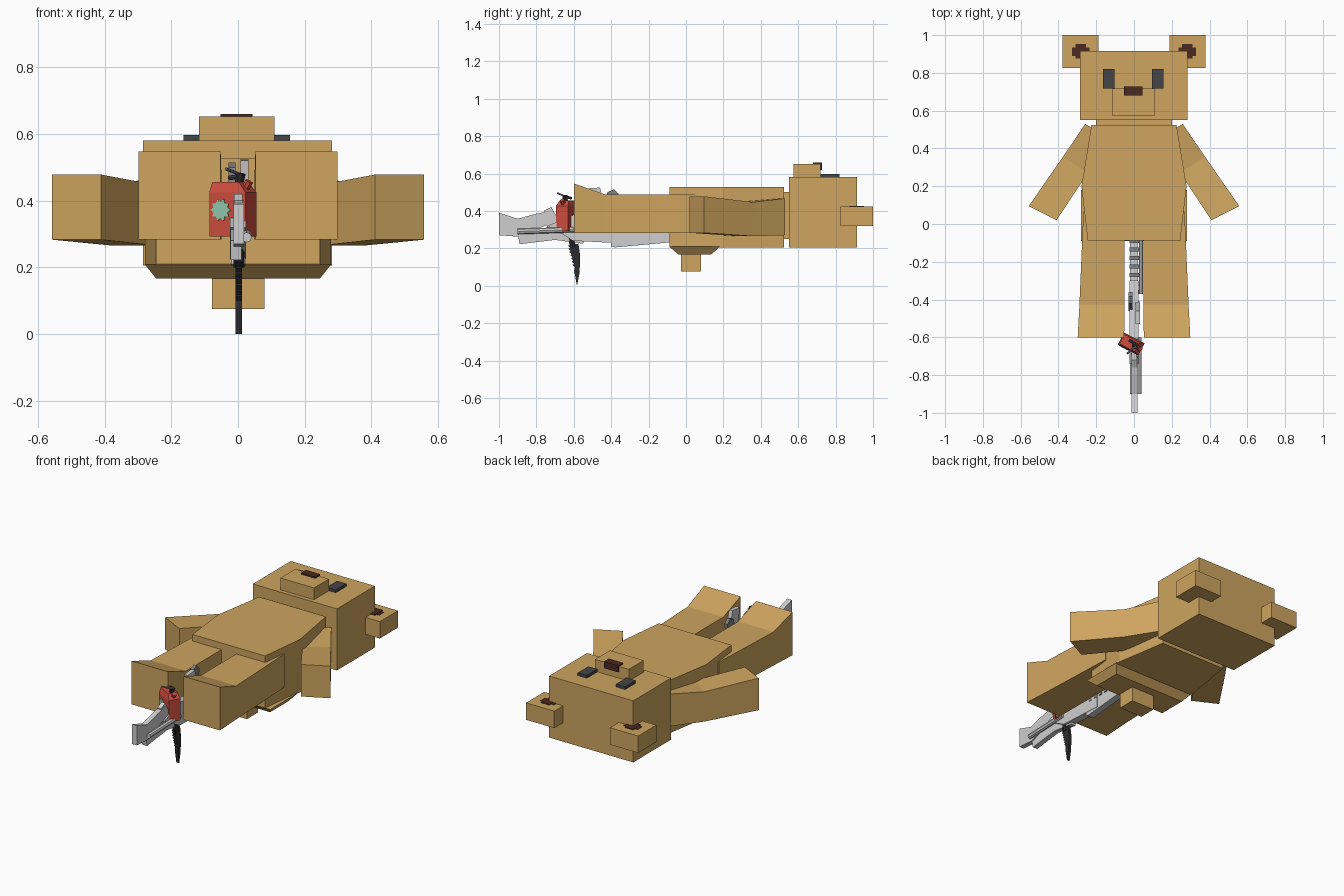
import bpy, bmesh, math
from mathutils import Matrix, Vector

cube = bpy.data.objects.get("Cube")
if cube:
    bpy.data.objects.remove(cube, do_unlink=True)


def material(name, color):
    m = bpy.data.materials.new(name)
    m.use_nodes = True
    m.diffuse_color = (*color, 1)
    m.node_tree.nodes["Principled BSDF"].inputs["Base Color"].default_value = (*color, 1)
    return m


TAN = material("tan_fur", (0.62, 0.375, 0.115))
BROWN = material("dark_brown", (0.07, 0.022, 0.015))
CHARCOAL = material("charcoal", (0.06, 0.06, 0.065))
BLACK = material("blade_black", (0.025, 0.025, 0.027))
LIGHT = material("light_grey_metal", (0.62, 0.62, 0.62))
GREY = material("mid_grey_metal", (0.22, 0.22, 0.23))
RED = material("can_red", (0.62, 0.075, 0.05))
GREEN = material("mint_green", (0.28, 0.58, 0.42))


def finish(name, bm, mat):
    bmesh.ops.recalc_face_normals(bm, faces=bm.faces)
    mesh = bpy.data.meshes.new(name)
    bm.to_mesh(mesh)
    bm.free()
    mesh.materials.append(mat)
    ob = bpy.data.objects.new(name, mesh)
    bpy.context.collection.objects.link(ob)
    return ob


def box(name, x, y, z, mat):
    """Box from (low, high) ranges on each axis."""
    bm = bmesh.new()
    bmesh.ops.create_cube(bm, size=1)
    for v in bm.verts:
        v.co = [(r[0] + r[1]) / 2 + c * (r[1] - r[0]) for r, c in zip((x, y, z), v.co)]
    return finish(name, bm, mat)


def loft(name, rings, mat):
    """Skin a list of matching rings and cap both ends."""
    bm = bmesh.new()
    loops = [[bm.verts.new(p) for p in ring] for ring in rings]
    n = len(loops[0])
    for a, b in zip(loops, loops[1:]):
        for i in range(n):
            j = (i + 1) % n
            bm.faces.new((a[i], a[j], b[j], b[i]))
    bm.faces.new(loops[0])
    bm.faces.new(loops[-1])
    return finish(name, bm, mat)


def side_plate(name, x, profile, mat):
    """Extrude a (y, z) outline across x."""
    return loft(name, [[(px, y, z) for y, z in profile] for px in x], mat)


def rod(name, a, b, radius, mat, sides=8):
    a, b = Vector(a), Vector(b)
    bm = bmesh.new()
    turn = (b - a).to_track_quat('Z', 'Y').to_matrix().to_4x4()
    bmesh.ops.create_cone(bm, cap_ends=True, segments=sides, radius1=radius, radius2=radius,
                          depth=(b - a).length, matrix=Matrix.Translation((a + b) / 2) @ turn)
    return finish(name, bm, mat)


# Head and face
box("head", (-0.285, 0.282), (0.55, 0.915), (0.205, 0.58), TAN)
box("muzzle", (-0.117, 0.11), (0.575, 0.718), (0.57, 0.652), TAN)
box("nose", (-0.052, 0.044), (0.68, 0.728), (0.62, 0.66), BROWN)
box("neck", (-0.2, 0.2), (0.5, 0.56), (0.25, 0.5), TAN)
for side, c in (("left", 0.125), ("right", -0.133)):
    box(side + "_eye", (c - 0.031, c + 0.031), (0.718, 0.82), (0.57, 0.597), CHARCOAL)

# Torso, rump and tail
half_outline = [(0.225, 0.525), (0.278, 0.2), (0.245, -0.088)]
outline = half_outline + [(-x, y) for x, y in reversed(half_outline)]
loft("torso", [[(x, y, z) for x, y in outline] for z in (0.205, 0.527)], TAN)


def rect(x, y0, y1, z):
    return [(-x, y0, z), (x, y0, z), (x, y1, z), (-x, y1, z)]


loft("rump", [rect(0.28, -0.09, 0.18, 0.21), rect(0.245, -0.04, 0.135, 0.166)], TAN)
box("tail", (-0.078, 0.08), (-0.028, 0.08), (0.075, 0.17), TAN)

# Paired ears, arms and legs
for side, s in (("left", 1), ("right", -1)):
    def span(a, b):
        return tuple(sorted((s * a, s * b)))
    box(side + "_ear", span(0.188, 0.378), (0.825, 1.0), (0.32, 0.423), TAN)
    box(side + "_ear_patch_wide", span(0.235, 0.328), (0.89, 0.935), (0.42, 0.426), BROWN)
    box(side + "_ear_patch_tall", span(0.255, 0.31), (0.875, 0.952), (0.42, 0.427), BROWN)
    # outer xy, inner xy, bottom and top heights from shoulder to hand
    arm = [((0.258, 0.53), (0.13, 0.45), 0.27, 0.467),
           ((0.375, 0.358), (0.245, 0.27), 0.265, 0.447),
           ((0.557, 0.095), (0.41, 0.02), 0.283, 0.478)]
    loft(side + "_arm", [[(s * o[0], o[1], lo), (s * i[0], i[1], lo),
                          (s * i[0], i[1], hi), (s * o[0], o[1], hi)]
                         for o, i, lo, hi in arm], TAN)
    # y, inner x, outer x, top height from hip to foot
    leg = [(0.065, 0.05, 0.268, 0.487), (-0.43, 0.05, 0.289, 0.487), (-0.6, 0.052, 0.298, 0.547)]
    loft(side + "_leg", [[(s * a, y, 0.283), (s * b, y, 0.283), (s * b, y, hi), (s * a, y, hi)]
                         for y, a, b, hi in leg], TAN)

# Rifle lying between the legs
side_plate("rifle_stock", (-0.013, 0.018),
           [(-1, 0.27), (-1, 0.39), (-0.9, 0.358), (-0.8, 0.385), (-0.72, 0.4),
            (-0.7, 0.34), (-0.78, 0.31), (-0.89, 0.262)], LIGHT)
side_plate("rifle_lower_stock", (-0.022, 0.01),
           [(-0.9, 0.28), (-0.89, 0.222), (-0.7, 0.245), (-0.55, 0.225),
            (-0.53, 0.33), (-0.72, 0.315)], LIGHT)
rod("rifle_stock_tube", (0.026, -0.9, 0.29), (0.026, -0.6, 0.3), 0.015, LIGHT)
side_plate("rifle_receiver", (-0.024, 0.024),
           [(-0.74, 0.32), (-0.6, 0.24), (-0.3, 0.225), (-0.3, 0.34), (-0.6, 0.38)], LIGHT)
side_plate("rifle_grip", (-0.012, 0.014),
           [(-0.74, 0.3), (-0.76, 0.4), (-0.72, 0.42), (-0.67, 0.33)], LIGHT)
side_plate("rifle_magazine", (0.008, 0.032),
           [(-0.5, 0.33), (-0.53, 0.52), (-0.46, 0.525), (-0.41, 0.33)], LIGHT)
side_plate("rifle_sight", (-0.028, -0.008),
           [(-0.46, 0.33), (-0.42, 0.5), (-0.385, 0.515), (-0.36, 0.49), (-0.37, 0.33)], GREY)
side_plate("rifle_handguard", (-0.02, 0.022),
           [(-0.4, 0.21), (-0.38, 0.205), (-0.05, 0.235), (-0.05, 0.3), (-0.4, 0.32)], LIGHT)
rod("rifle_barrel", (0.004, -0.4, 0.235), (0.004, 0.0, 0.25), 0.016, LIGHT)
rod("rifle_side_tube", (0.037, -0.37, 0.35), (0.037, -0.06, 0.36), 0.011, LIGHT)
for i in range(7):
    y = -0.37 + i * 0.045
    box("rifle_rail_tooth", (-0.024, 0.026), (y, y + 0.02), (0.29, 0.335), GREY)

# Knife hanging below the rifle, with a serrated back edge
teeth = []
for i in range(7):
    t = i / 7
    y, z = -0.632 + 0.03 * t, 0.215 - 0.12 * t
    teeth += [(y, z), (y + 0.012, z - 0.012)]
side_plate("knife_blade", (-0.007, 0.012),
           teeth + [(-0.598, 0.08), (-0.583, 0.0), (-0.569, 0.07), (-0.566, 0.16), (-0.575, 0.225)], BLACK)
rod("knife_handle", (0.003, -0.605, 0.2), (0.003, -0.62, 0.32), 0.016, BLACK)

# Fuel can, turned on its upright axis
can = [box("can_body", (-0.061, 0.061), (-0.036, 0.036), (0.293, 0.425), RED),
       loft("can_shoulder", [[(-0.061, -0.036, 0.425), (0.061, -0.036, 0.425),
                              (0.061, 0.036, 0.425), (-0.061, 0.036, 0.425)],
                             [(-0.055, -0.028, 0.456), (0.035, -0.028, 0.456),
                              (0.035, 0.028, 0.456), (-0.055, 0.028, 0.456)]], RED),
       rod("can_spout", (0.035, 0, 0.425), (0.055, 0, 0.458), 0.013, RED),
       rod("can_cap", (0.02, 0, 0.45), (0.028, 0, 0.482), 0.014, BLACK),
       rod("can_handle", (-0.02, 0.012, 0.468), (0.03, 0.012, 0.475), 0.007, CHARCOAL),
       rod("can_hook", (0.026, 0, 0.478), (0.005, -0.055, 0.495), 0.005, GREY)]
star = [(-0.022 + r * math.cos(a), r * math.sin(a) + 0.372)
        for i in range(20)
        for r, a in [((0.034, 0.025)[i % 2], i * math.pi / 10)]]
can.append(loft("can_splat", [[(x, y, z) for x, z in star] for y in (-0.039, -0.035)], GREEN))
for ob in can:
    ob.matrix_world = Matrix.Translation((-0.015, -0.635, 0)) @ Matrix.Rotation(math.radians(-28), 4, 'Z')
